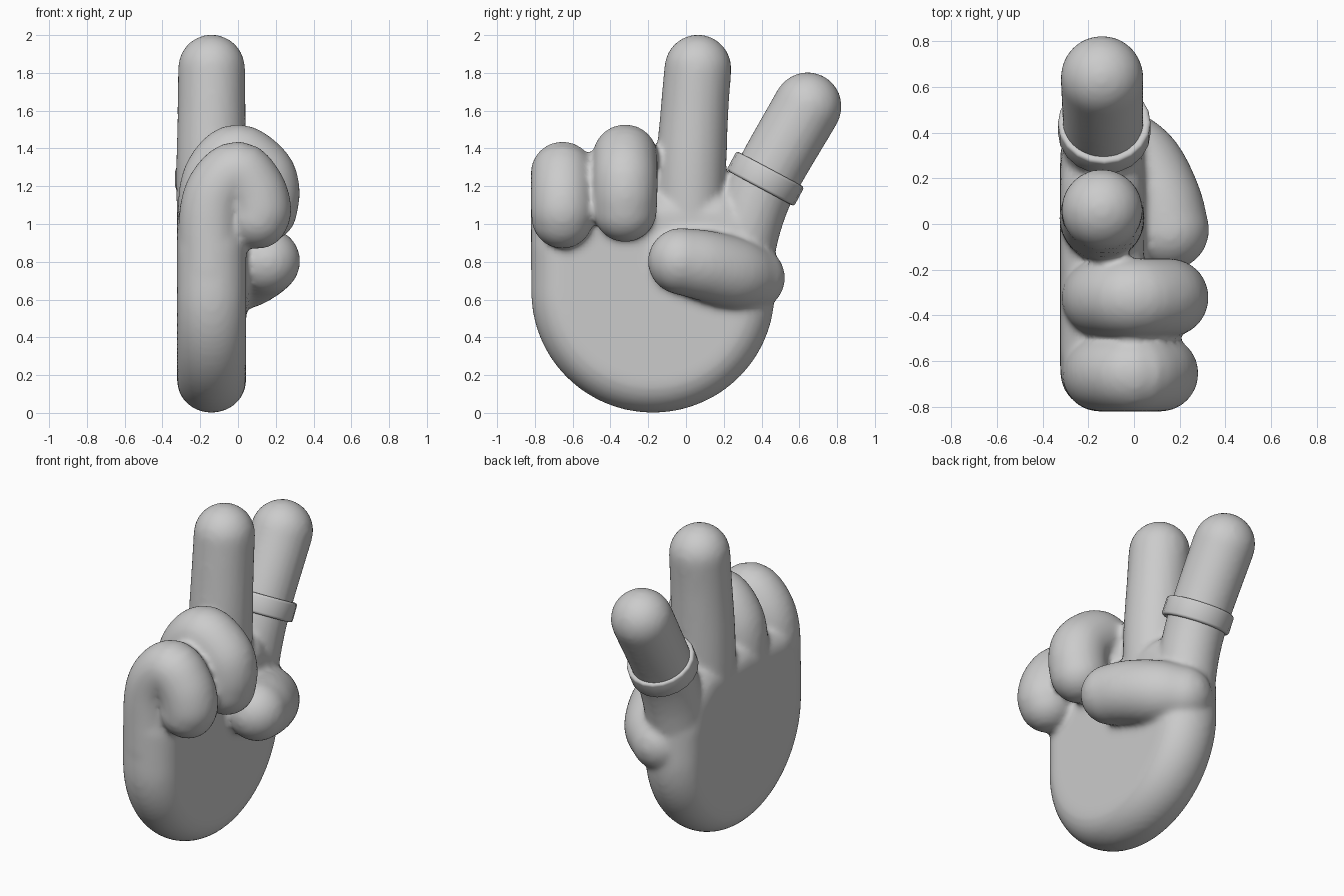
import bpy, bmesh
from math import pi, sin, cos
from mathutils import Vector

if "Cube" in bpy.data.objects:
    bpy.data.objects.remove(bpy.data.objects["Cube"])

bm = bmesh.new()


def skin(rings):
    """Bridge a list of closed rings and cap both ends."""
    vs = [[bm.verts.new(p) for p in r] for r in rings]
    n = len(vs[0])
    for a, b in zip(vs, vs[1:]):
        for i in range(n):
            bm.faces.new((a[i], a[(i + 1) % n], b[(i + 1) % n], b[i]))
    bm.faces.new(vs[0][::-1])
    bm.faces.new(vs[-1])


def spline(pts, steps=5):
    """Catmull-Rom through (x, y, z, radius) points."""
    p = [Vector(q) for q in pts]
    p = [2 * p[0] - p[1]] + p + [2 * p[-1] - p[-2]]
    out = []
    for i in range(1, len(p) - 2):
        a, b, c, d = p[i - 1:i + 3]
        for k in range(steps):
            t = k / steps
            out.append(0.5 * (2 * b + (c - a) * t + (2 * a - 5 * b + 4 * c - d) * t * t
                              + (3 * b - a - 3 * c + d) * t ** 3))
    return out + [p[-2]]


def finger(pts, side, n=28):
    """Round-ended tube; side is an axis roughly across the path."""
    s = spline(pts)
    pos = [q.to_3d() if len(q) == 3 else Vector(q[:3]) for q in s]
    rad = [q[3] for q in s]
    tan = [(pos[min(i + 1, len(s) - 1)] - pos[max(i - 1, 0)]).normalized() for i in range(len(s))]
    cap = [pi / 2 * k / 7 for k in range(1, 7)] + [pi / 2 * 0.96]
    stations = [(pos[0] - tan[0] * rad[0] * sin(a), tan[0], rad[0] * cos(a)) for a in reversed(cap)]
    stations += list(zip(pos, tan, rad))
    stations += [(pos[-1] + tan[-1] * rad[-1] * sin(a), tan[-1], rad[-1] * cos(a)) for a in cap]
    rings = []
    for c, t, r in stations:
        u = Vector(side)
        u = (u - t * u.dot(t)).normalized()
        v = t.cross(u)
        rings.append([c + r * (u * cos(2 * pi * i / n) + v * sin(2 * pi * i / n)) for i in range(n)])
    skin(rings)


# palm: rounded slab with a half-ellipse heel
CX, CY, CZ = -0.14, -0.175, 0.64
outline = [(0.645 * cos(a), -0.64 * sin(a)) for a in (pi * k / 40 for k in range(41))]
outline += [(-0.645, 0.25), (-0.62, 0.40), (-0.50, 0.50), (0.0, 0.54), (0.42, 0.53), (0.57, 0.42), (0.64, 0.22)]
slab = []
for k in range(15):
    t = -pi / 2 + pi * k / 14
    d = 0.17 * (1 - cos(t))
    slab.append([(CX + 0.183 * sin(t), CY + y * (1 - d / 0.645), CZ + z * (1 - d / 0.64)) for y, z in outline])
skin(slab)

# straight middle and index fingers
finger([(-0.14, 0.02, 0.85, 0.18), (-0.14, 0.025, 1.25, 0.187),
        (-0.14, 0.045, 1.6, 0.18), (-0.14, 0.063, 1.825, 0.178)], (1, 0, 0))
finger([(-0.14, 0.285, 0.8, 0.175), (-0.135, 0.34, 1.03, 0.175),
        (-0.135, 0.43, 1.25, 0.177), (-0.14, 0.643, 1.622, 0.182)], (1, 0, 0))


# curled ring and little fingers
def curled(y, top, reach, tip, r):
    finger([(-0.145, y, 0.75, r), (-0.145, y, top - 0.4, r), (-0.10, y, top - 0.25, r),
            (0.0, y, top - r, r), (reach - 0.03, y, top - 0.26, r),
            (reach, y, top - 0.36, r), (reach - 0.01, y, tip + r, r * 0.98)], (0, 1, 0))


curled(-0.322, 1.53, 0.155, 0.9, 0.172)
curled(-0.654, 1.44, 0.115, 0.865, 0.168)

# thumb folded across the palm
finger([(-0.07, 0.35, 0.715, 0.175), (0.03, 0.25, 0.74, 0.19),
        (0.11, 0.10, 0.78, 0.187), (0.153, -0.025, 0.803, 0.177)], (0, 0, 1))

# fuse everything into one soft surface
bmesh.ops.recalc_face_normals(bm, faces=bm.faces)
me = bpy.data.meshes.new("hand")
bm.to_mesh(me)
bm.free()
hand = bpy.data.objects.new("hand", me)
bpy.context.collection.objects.link(hand)
rm = hand.modifiers.new("fuse", 'REMESH')
rm.mode = 'VOXEL'
rm.voxel_size = 0.018
rm.use_smooth_shade = True
sm = hand.modifiers.new("soften", 'SMOOTH')
sm.factor = 0.5
sm.iterations = 8

# band around the index finger
bm = bmesh.new()
prof = [(0.165, -0.058), (0.203, -0.058), (0.203, 0.058), (0.165, 0.058)]
N = 20
vs = [[bm.verts.new((r * cos(2 * pi * i / N), r * sin(2 * pi * i / N), z)) for r, z in prof] for i in range(N)]
for i in range(N):
    a, b = vs[i], vs[(i + 1) % N]
    for j in range(4):
        bm.faces.new((a[j], b[j], b[(j + 1) % 4], a[(j + 1) % 4]))
bmesh.ops.recalc_face_normals(bm, faces=bm.faces)
me = bpy.data.meshes.new("finger_band")
bm.to_mesh(me)
bm.free()
me.shade_smooth()
band = bpy.data.objects.new("finger_band", me)
bpy.context.collection.objects.link(band)
band.location = (-0.13, 0.42, 1.24)
band.rotation_euler = Vector((0, 0.47, 0.88)).to_track_quat('Z', 'X').to_euler()
bv = band.modifiers.new("edge", 'BEVEL')
bv.width = 0.015
bv.segments = 3
bv.limit_method = 'ANGLE'
bv.angle_limit = 1.0
